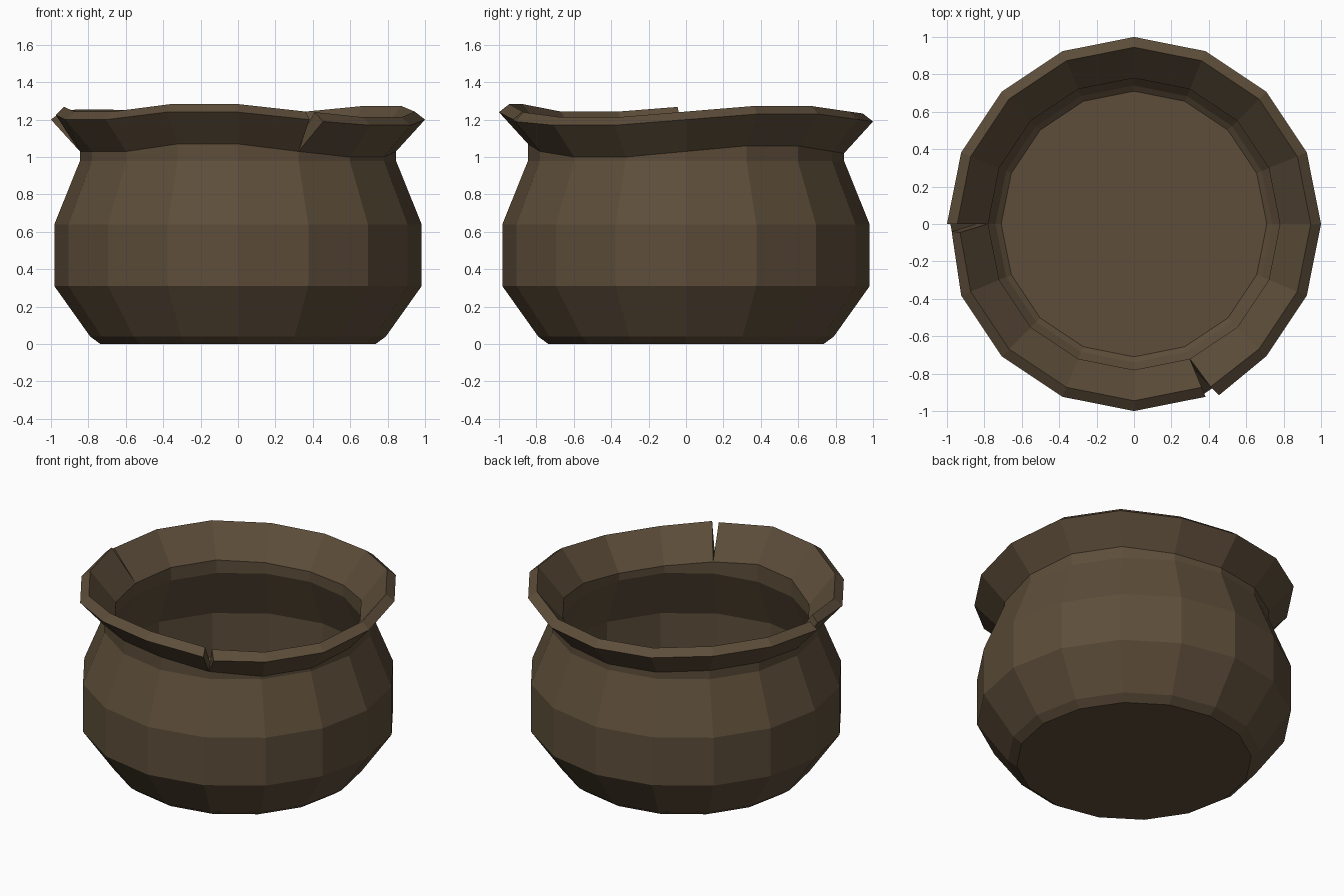
import bpy, bmesh
from math import cos, sin, pi
from mathutils import Vector

if "Cube" in bpy.data.objects:
    bpy.data.objects.remove(bpy.data.objects["Cube"])

N = 16
# uneven height of neck and lip around the pot, starting at +x
WAVE = [0, .03, .03, 0, -.01, -.005, .01, .01, 0, 0, 0, .04, .04, 0, -.03, -.03]

bm = bmesh.new()


def ring(r, z, wave=0.0):
    return [bm.verts.new((r * cos(2 * pi * k / N), r * sin(2 * pi * k / N), z + wave * WAVE[k]))
            for k in range(N)]


def band(a, b):
    for k in range(N):
        j = (k + 1) % N
        bm.faces.new((a[k], a[j], b[j], b[k]))


# body: outer and inner skins, from base to neck
outer = [ring(*p) for p in ((.735, 0), (.79, .04), (.982, .31), (.982, .64), (.845, .98), (.845, 1.03, 1))]
inner = [ring(*p) for p in ((.71, .06), (.74, .085), (.92, .325), (.92, .625), (.78, .965), (.78, 1.045, 1))]
for a, b in zip(outer, outer[1:]):
    band(a, b)
for a, b in zip(inner, inner[1:]):
    band(b, a)
bm.faces.new(outer[0][::-1])
bm.faces.new(inner[0])

# flared lip, with displaced segment starts where it has split
lip_out = ring(1.0, 1.2, 1)
lip_in = ring(.945, 1.243, 1)
start_out, start_in = list(lip_out), list(lip_in)
SPLITS = {13: ((.455, -.915, 1.19), (.41, -.87, 1.24)),
          8: ((-.975, -.04, 1.225), (-.93, -.045, 1.268))}
for k, (o, i) in SPLITS.items():
    start_out[k] = bm.verts.new(o)
    start_in[k] = bm.verts.new(i)
no, ni = outer[-1], inner[-1]
for k in range(N):
    j = (k + 1) % N
    so, si, eo, ei = start_out[k], start_in[k], lip_out[j], lip_in[j]
    bm.faces.new((no[k], no[j], eo, so))
    bm.faces.new((so, eo, ei, si))
    bm.faces.new((si, ei, ni[j], ni[k]))
# broken faces on both sides of each split
for k in SPLITS:
    bm.faces.new((no[k], start_out[k], start_in[k], ni[k]))
    bm.faces.new((no[k], ni[k], lip_in[k], lip_out[k]))

mesh = bpy.data.meshes.new("clay_pot")
bm.to_mesh(mesh)
bm.free()
pot = bpy.data.objects.new("clay_pot", mesh)
bpy.context.collection.objects.link(pot)

mat = bpy.data.materials.new("brown_clay")
mat.diffuse_color = (.11, .075, .042, 1)
mat.use_nodes = True
mat.node_tree.nodes["Principled BSDF"].inputs["Base Color"].default_value = mat.diffuse_color
mesh.materials.append(mat)
